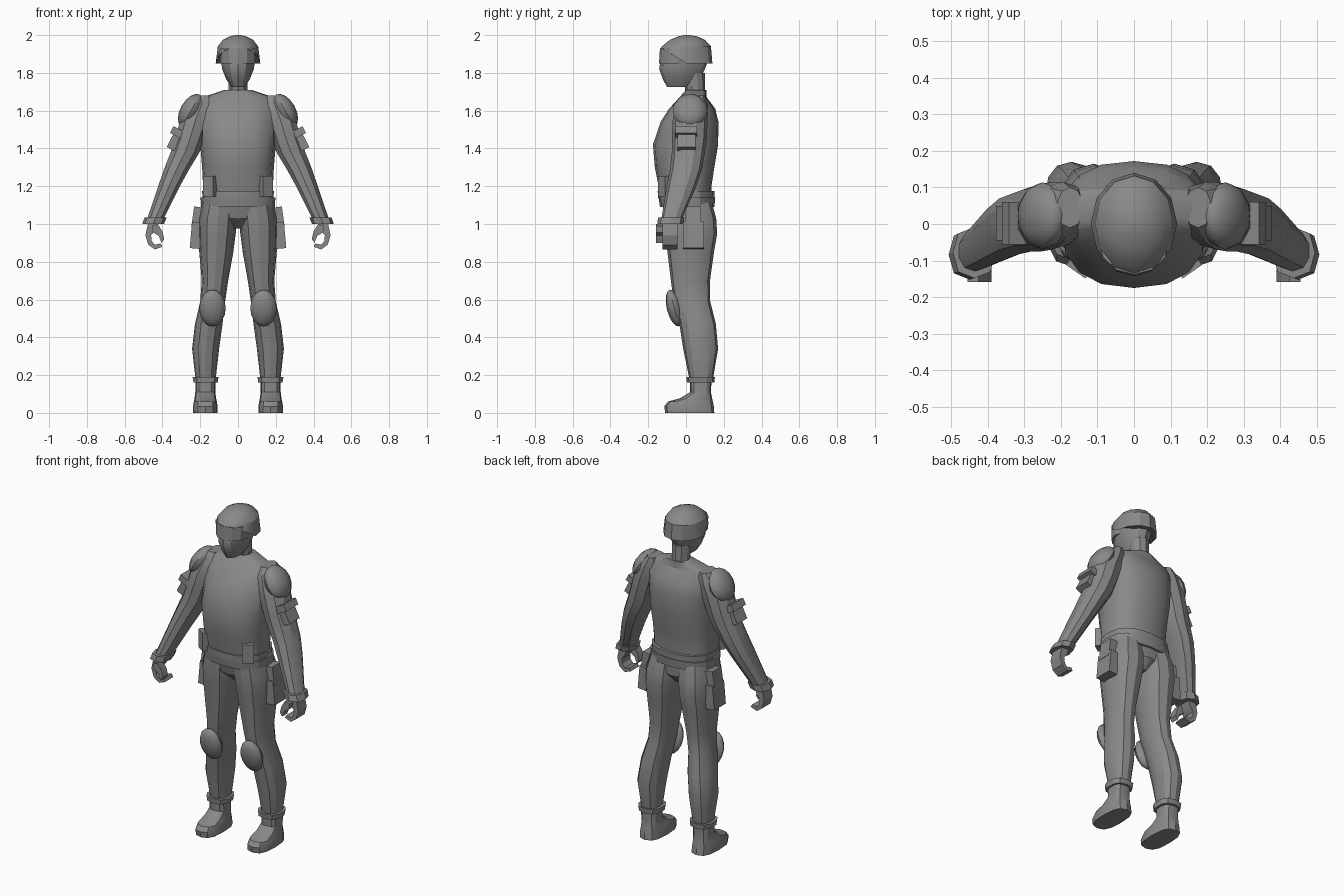
import bpy, bmesh, math
from mathutils import Matrix, Vector

cube = bpy.data.objects.get("Cube")
if cube:
    bpy.data.objects.remove(cube, do_unlink=True)

GREY = (0.25, 0.25, 0.25, 1)
grey = bpy.data.materials.new("plain grey")
grey.use_nodes = True
grey.diffuse_color = GREY
grey.node_tree.nodes["Principled BSDF"].inputs["Base Color"].default_value = GREY


def finish(name, bm, pair=False, angle=28):
    """Turn a bmesh into an object, optionally mirrored to the other side."""
    bmesh.ops.recalc_face_normals(bm, faces=bm.faces)
    mesh = bpy.data.meshes.new(name)
    bm.to_mesh(mesh)
    bm.free()
    mesh.materials.append(grey)
    obj = bpy.data.objects.new(name, mesh)
    bpy.context.collection.objects.link(obj)
    if pair:
        obj.modifiers.new("mirror", "MIRROR").use_clip = False
    bpy.ops.object.select_all(action="DESELECT")
    obj.select_set(True)
    bpy.context.view_layer.objects.active = obj
    bpy.ops.object.shade_smooth_by_angle(angle=math.radians(angle))
    return obj


def loft(name, rings, sides=12, square=2.0, pair=False, angle=28, adjust=None):
    """Stack rounded rings given as (z, x0, x1, y0, y1)."""
    bm = bmesh.new()
    loops = []
    for z, x0, x1, y0, y1 in rings:
        loop = []
        for i in range(sides):
            a = 2 * math.pi * i / sides - math.pi / 2
            c, s = math.cos(a), math.sin(a)
            c = math.copysign(abs(c) ** (2 / square), c)
            s = math.copysign(abs(s) ** (2 / square), s)
            loop.append(bm.verts.new(((x0 + x1) / 2 + c * (x1 - x0) / 2,
                                      (y0 + y1) / 2 + s * (y1 - y0) / 2, z)))
        loops.append(loop)
    for low, high in zip(loops, loops[1:]):
        for i in range(sides):
            j = (i + 1) % sides
            bm.faces.new((low[i], low[j], high[j], high[i]))
    bm.faces.new(loops[0][::-1])
    bm.faces.new(loops[-1])
    if adjust:
        for v in bm.verts:
            adjust(v)
    return finish(name, bm, pair, angle)


def sym(z, half, y0, y1):
    return (z, -half, half, y0, y1)


def box(name, centre, size, tilt=0, turn=0):
    bm = bmesh.new()
    bmesh.ops.create_cube(bm, size=1)
    place = (Matrix.Translation(centre) @ Matrix.Rotation(math.radians(turn), 4, "Z")
             @ Matrix.Rotation(math.radians(tilt), 4, "Y") @ Matrix.Diagonal((*size, 1)))
    bm.transform(place)
    return finish(name, bm, True)


def dome(name, centre, radii, axis, tilt):
    bm = bmesh.new()
    bmesh.ops.create_uvsphere(bm, u_segments=12, v_segments=8, radius=1)
    bm.transform(Matrix.Translation(centre) @ Matrix.Rotation(math.radians(tilt), 4, axis)
                 @ Matrix.Diagonal((*radii, 1)))
    return finish(name, bm, True, 40)


def slab(name, outline, y0, y1):
    """Extrude an x-z outline along y."""
    bm = bmesh.new()
    face = bm.faces.new([bm.verts.new((x, y0, z)) for x, z in outline])
    grown = bmesh.ops.extrude_face_region(bm, geom=[face])["geom"]
    bmesh.ops.translate(bm, vec=Vector((0, y1 - y0, 0)),
                        verts=[g for g in grown if isinstance(g, bmesh.types.BMVert)])
    return finish(name, bm, True)


# Torso, neck and belt
loft("torso", [sym(1.1, .185, -.13, .135), sym(1.2, .185, -.145, .135),
               sym(1.3, .19, -.165, .15), sym(1.42, .2, -.175, .17),
               sym(1.54, .2, -.135, .172), sym(1.61, .2, -.09, .155),
               sym(1.67, .19, -.035, .11), sym(1.71, .07, .0, .108)], 16, 2.4)
loft("neck", [sym(1.64, .055, .0, .11), sym(1.72, .052, -.005, .1),
              sym(1.8, .055, -.03, .1)], 10)
loft("belt", [sym(1.09, .195, -.138, .15), sym(1.14, .198, -.145, .155)], 16, 2.5)
loft("belt_upper_band", [sym(1.135, .188, -.148, .15), sym(1.175, .19, -.15, .152)], 16, 2.5)
loft("pelvis", [sym(.975, .025, -.05, .09), sym(1.03, .1, -.11, .14),
                sym(1.1, .18, -.125, .14)], 12, 2.3)
box("belt_pouch", (.145, -.11, 1.2), (.065, .05, .11), 0, 35)

# Head with goggles and helmet
loft("head", [sym(1.725, .035, -.1, .04), sym(1.765, .062, -.122, .075),
              sym(1.82, .084, -.142, .1), sym(1.87, .09, -.135, .12),
              sym(1.95, .08, -.09, .11)])
loft("goggles", [sym(1.85, .094, -.143, .05), sym(1.93, .098, -.138, .05)])


def lift_brim(v):
    if v.co.z < 1.86 and v.co.y < -.03:
        v.co.z = 1.925 if v.co.y < -.09 else 1.895


loft("helmet", [sym(1.85, .118, -.138, .14), sym(1.94, .107, -.128, .132),
                sym(1.975, .08, -.085, .1), sym(1.993, .045, -.04, .06),
                sym(2.0, .012, -.01, .02)], adjust=lift_brim)

# Arms
loft("arm", [(1.68, .14, .21, -.01, .1), (1.63, .12, .27, -.05, .115),
             (1.55, .14, .31, -.07, .115), (1.45, .175, .335, -.075, .11),
             (1.38, .2, .36, -.075, .1), (1.29, .255, .395, -.085, .085),
             (1.2, .305, .425, -.102, .055), (1.03, .39, .482, -.13, -.02)],
     10, 2.2, True)
loft("sleeve_cuff", [(1.0, .392, .507, -.152, -.015), (1.035, .378, .495, -.148, -.008)],
     8, 2.4, True)
dome("shoulder_pad", (.25, .022, 1.6), (.055, .092, .098), "Y", -30)
box("arm_pouch", (.33, .002, 1.445), (.05, .095, .11), -27)
box("arm_pouch_flap", (.322, .002, 1.485), (.066, .115, .04), -27)

# Curled hand
slab("curled_fingers", [(.425, 1.01), (.475, 1.01), (.49, .94), (.475, .89), (.44, .865),
                        (.4, .88), (.41, .897), (.44, .89), (.457, .91), (.46, .94),
                        (.44, .965)], -.125, -.045)
slab("thumb", [(.425, 1.0), (.455, .99), (.45, .955), (.42, .938), (.405, .9),
               (.39, .92), (.4, .96)], -.158, -.11)

# Legs
loft("leg", [(1.12, .01, .185, -.12, .135), (1.03, .005, .208, -.122, .16),
             (.95, .012, .21, -.113, .165), (.85, .025, .205, -.098, .148),
             (.7, .052, .192, -.08, .127), (.59, .068, .2, -.065, .128),
             (.47, .082, .228, -.035, .158), (.34, .1, .243, -.015, .17),
             (.18, .118, .225, .018, .143)], 12, 2.3, True)
dome("knee_pad", (.135, -.062, .555), (.07, .04, .1), "X", 14)
box("hip_pouch", (.222, .04, .94), (.055, .11, .14), -5)
box("hip_pouch_flap", (.215, .037, 1.035), (.05, .085, .11), -8)

# Boots
loft("trouser_cuff", [(.16, .105, .238, .005, .15), (.19, .1, .243, .002, .153)],
     10, 2.6, True)
loft("boot", [(0, .108, .237, -.11, .15), (.035, .108, .238, -.115, .147),
              (.06, .112, .234, -.095, .142), (.078, .116, .23, -.03, .138),
              (.11, .12, .226, .022, .132), (.17, .12, .226, .02, .135)],
     12, 2.8, True)
